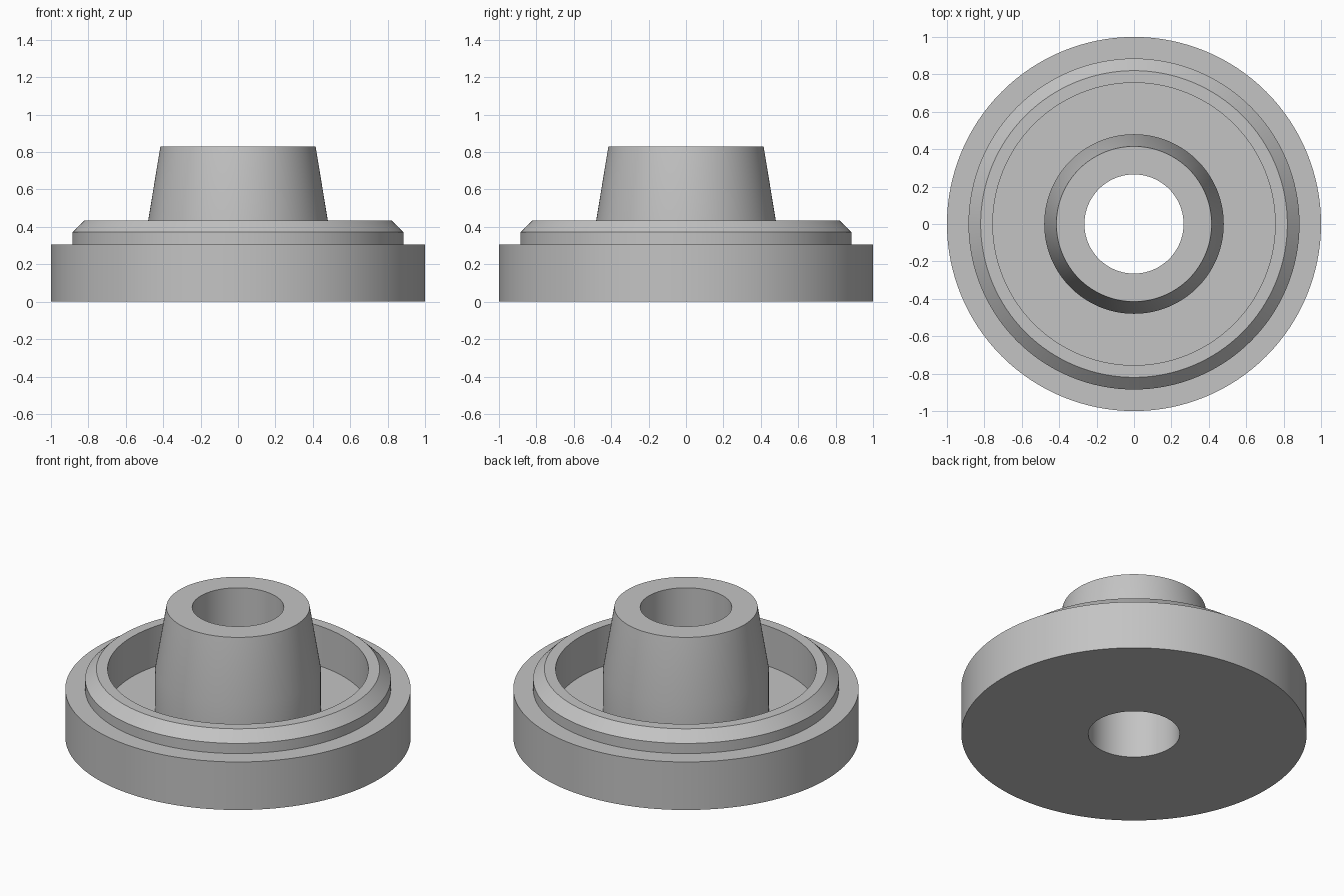
import bpy
import bmesh
import math

if "Cube" in bpy.data.objects:
    bpy.data.objects.remove(bpy.data.objects["Cube"])

SEGMENTS = 128

# Single grey material
grey = bpy.data.materials.new("plain grey")
grey.diffuse_color = (0.55, 0.55, 0.55, 1.0)
grey.use_nodes = True
grey.node_tree.nodes["Principled BSDF"].inputs["Base Color"].default_value = grey.diffuse_color


def lathe(name, profile):
    """Revolve a closed (radius, height) profile around the z axis."""
    bm = bmesh.new()
    rings = []
    for i in range(SEGMENTS):
        a = 2 * math.pi * i / SEGMENTS
        rings.append([bm.verts.new((r * math.cos(a), r * math.sin(a), z))
                      for r, z in profile])
    n = len(profile)
    for i in range(SEGMENTS):
        here, after = rings[i], rings[(i + 1) % SEGMENTS]
        for j in range(n):
            k = (j + 1) % n
            bm.faces.new((here[j], after[j], after[k], here[k]))
    bmesh.ops.recalc_face_normals(bm, faces=bm.faces[:])
    mesh = bpy.data.meshes.new(name)
    bm.to_mesh(mesh)
    bm.free()
    mesh.materials.append(grey)
    obj = bpy.data.objects.new(name, mesh)
    bpy.context.collection.objects.link(obj)
    bpy.ops.object.select_all(action='DESELECT')
    obj.select_set(True)
    bpy.context.view_layer.objects.active = obj
    bpy.ops.object.shade_smooth_by_angle(angle=math.radians(20))
    return obj


# Flanged body: base disc, chamfered rim, recess, tapered hub and through bore
lathe("flanged_hub", [
    (0.265, 0.0), (1.0, 0.0), (1.0, 0.307),        # base disc
    (0.885, 0.307), (0.885, 0.372),                # rim step
    (0.82, 0.435), (0.755, 0.435),                 # rim chamfer and top
    (0.755, 0.18), (0.48, 0.18),                   # annular recess
    (0.48, 0.435), (0.415, 0.83), (0.265, 0.83),   # hub and bore
])
